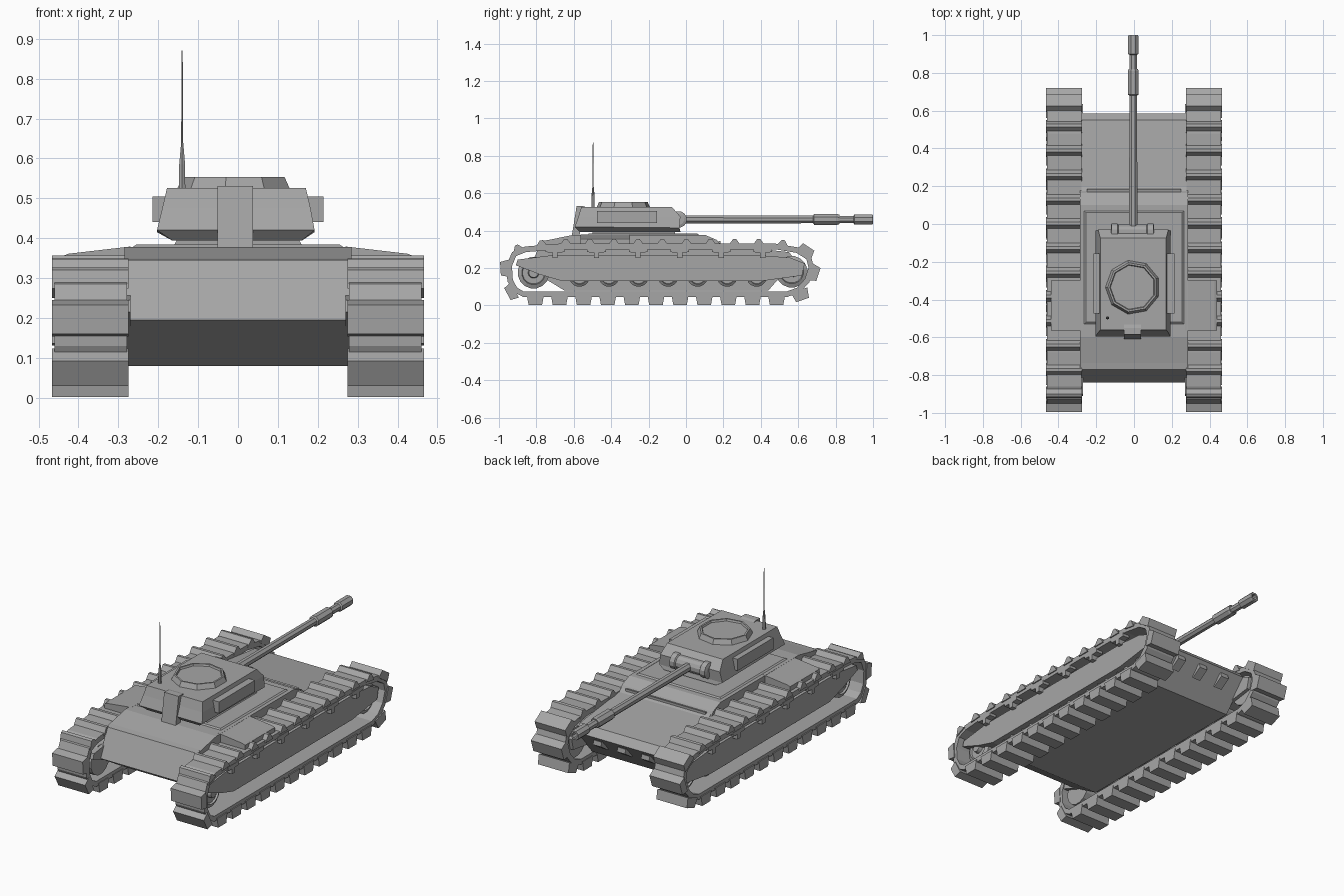
import bpy, bmesh, math
from mathutils import Vector, Matrix

if "Cube" in bpy.data.objects:
    bpy.data.objects.remove(bpy.data.objects["Cube"])

grey = bpy.data.materials.new("armour grey")
grey.diffuse_color = (0.38, 0.38, 0.38, 1)
grey.use_nodes = True
grey.node_tree.nodes["Principled BSDF"].inputs["Base Color"].default_value = grey.diffuse_color


def finish(name, bm):
    bmesh.ops.recalc_face_normals(bm, faces=bm.faces)
    me = bpy.data.meshes.new(name)
    bm.to_mesh(me)
    bm.free()
    me.materials.append(grey)
    ob = bpy.data.objects.new(name, me)
    bpy.context.collection.objects.link(ob)
    return ob


def add_prism(bm, profile, x0, x1):
    """Side profile of (y, z) points swept across x."""
    a = [bm.verts.new((x0, y, z)) for y, z in profile]
    b = [bm.verts.new((x1, y, z)) for y, z in profile]
    bm.faces.new(a)
    bm.faces.new(b[::-1])
    for i in range(len(a)):
        j = (i + 1) % len(a)
        bm.faces.new((a[i], b[i], b[j], a[j]))


def prism(name, profile, x0, x1):
    bm = bmesh.new()
    add_prism(bm, profile, x0, x1)
    return finish(name, bm)


def box(name, x, y, z):
    return prism(name, [(y[0], z[0]), (y[1], z[0]), (y[1], z[1]), (y[0], z[1])], *x)


def stack(name, layers):
    """Lofted rectangles: (x0, x1, y0, y1, z rear, z front)."""
    bm = bmesh.new()
    rings = [[bm.verts.new(p) for p in ((x0, y0, zr), (x1, y0, zr), (x1, y1, zf), (x0, y1, zf))]
             for x0, x1, y0, y1, zr, zf in layers]
    for r, s in zip(rings, rings[1:]):
        for i in range(4):
            j = (i + 1) % 4
            bm.faces.new((r[i], r[j], s[j], s[i]))
    bm.faces.new(rings[0][::-1])
    bm.faces.new(rings[-1])
    return finish(name, bm)


def lathe(name, profile, sides, origin, axis):
    """Spin (radius, height) points around an axis."""
    bm = bmesh.new()
    rot = Vector((0, 0, 1)).rotation_difference(Vector(axis)).to_matrix()
    rings = []
    for r, h in profile:
        rings.append([bm.verts.new(Vector(origin) + rot @ Vector(
            (r * math.cos(t), r * math.sin(t), h)))
            for t in [(i + 0.5) * math.tau / sides for i in range(sides)]])
    for r, s in zip(rings, rings[1:]):
        for i in range(sides):
            j = (i + 1) % sides
            bm.faces.new((r[i], r[j], s[j], s[i]))
    bm.faces.new(rings[0])
    bm.faces.new(rings[-1])
    return finish(name, bm)


# Hull and raised deck
prism("hull", [(-0.6, 0.37), (-0.77, 0.345), (-0.84, 0.195), (-0.65, 0.08), (0.44, 0.08),
               (0.585, 0.245), (0.55, 0.285), (0.2, 0.325), (0.1, 0.37)], -0.278, 0.278)
prism("upper_deck", [(-0.77, 0.343), (-0.6, 0.378), (0.1, 0.378), (0.165, 0.35), (0.185, 0.32),
                     (-0.76, 0.32)], -0.285, 0.285)
stack("deck_plate", [(-0.265, 0.265, -0.53, 0.07, 0.377, 0.377),
                     (-0.255, 0.255, -0.52, 0.06, 0.384, 0.384)])
prism("deck_front_lip", [(0.16, 0.34), (0.185, 0.345), (0.185, 0.325), (0.16, 0.325)], -0.25, 0.25)
for x in (-0.15, 0, 0.15):
    prism("nose_bracket", [(0.5, 0.2), (0.575, 0.225), (0.58, 0.2), (0.52, 0.16)], x - 0.025, x + 0.025)

# Track loop, outer line in (y, z)
loop = [(-0.87, 0.045), (0.54, 0.045), (0.61, 0.07), (0.66, 0.125), (0.685, 0.2), (0.668, 0.265),
        (0.6, 0.31), (0.48, 0.33), (-0.68, 0.33), (-0.86, 0.315), (-0.93, 0.285), (-0.96, 0.215),
        (-0.955, 0.13), (-0.925, 0.075)]
pts = [Vector((0, *p)) for p in loop]
n = len(pts)


def inset(d):
    out = []
    for i in range(n):
        t = (pts[(i + 1) % n] - pts[i - 1]).normalized()
        out.append(pts[i] + Vector((0, -t.z, t.y)) * d)
    return out


def walk(dist):
    for i in range(n):
        a, b = pts[i], pts[(i + 1) % n]
        if dist <= (b - a).length:
            return a.lerp(b, dist / (b - a).length), (b - a).normalized()
        dist -= (b - a).length
    return pts[0], Vector((0, 1, 0))


length = sum((pts[(i + 1) % n] - pts[i]).length for i in range(n))
pads = round(length / 0.131)

for side, label in ((1, "right"), (-1, "left")):
    # Belt band
    bm = bmesh.new()
    inner = inset(0.03)
    rings = [[bm.verts.new((side * x, p.y, p.z)) for p in line]
             for line, x in ((pts, 0.278), (pts, 0.46), (inner, 0.46), (inner, 0.278))]
    for k in range(4):
        r, s = rings[k], rings[(k + 1) % 4]
        for i in range(n):
            j = (i + 1) % n
            bm.faces.new((r[i], r[j], s[j], s[i]))
    finish(label + "_track_belt", bm)

    # Cleats: broad below and at the ends, narrow along the top
    bm = bmesh.new()
    for i in range(pads):
        p, t = walk((i + 0.5) * length / pads)
        out = Vector((0, t.z, -t.y))
        w0, w1, h = (0.035, 0.008, 0.026) if out.z > 0.85 else (0.046, 0.036, 0.043)
        if abs(out.z) < 0.85:
            h = 0.033
        prof = [p + t * u + out * v for u, v in ((-w0, -0.012), (w0, -0.012), (w1, h), (-w1, h))]
        add_prism(bm, [(q.y, q.z) for q in prof], side * 0.275, side * 0.466)
    finish(label + "_track_cleats", bm)

    # Side panel, lower rail and hull flank inside the loop
    prism(label + "_side_panel", [(-0.9, 0.245), (-0.91, 0.215), (-0.78, 0.165), (-0.66, 0.13),
                                  (0.4, 0.13), (0.62, 0.16), (0.635, 0.225), (0.56, 0.255),
                                  (0.4, 0.268), (-0.72, 0.268)], side * 0.27, side * 0.435)

    # Wheels
    for y, z, r in [(-0.815, 0.175, 0.085), (0.565, 0.18, 0.085)] + \
                   [(-0.57 + 0.158 * k, 0.155, 0.055) for k in range(7)]:
        lathe(label + "_wheel", [(r, 0), (r, 0.11), (r * 0.75, 0.12), (r * 0.7, 0.11),
                                 (r * 0.35, 0.11), (r * 0.3, 0.13)], 16,
              (side * 0.29, y, z), (side, 0, 0))

    # T-shaped hangers below the upper run
    for k in range(6):
        y = -0.7 + k * 0.222
        prism(label + "_hanger", [(y - 0.05, 0.306), (y - 0.05, 0.285), (y - 0.014, 0.283),
                                  (y - 0.014, 0.255), (y + 0.014, 0.255), (y + 0.014, 0.283),
                                  (y + 0.05, 0.285), (y + 0.05, 0.306)], side * 0.42, side * 0.462)

    # Sloping stowage cover over the track
    bm = bmesh.new()
    v = [bm.verts.new((side * x, y, z)) for y in (-0.565, -0.3)
         for x, z in ((0.27, 0.32), (0.27, 0.379), (0.425, 0.361), (0.44, 0.355), (0.44, 0.32))]
    bm.faces.new(v[:5])
    bm.faces.new(v[5:])
    for i in range(5):
        j = (i + 1) % 5
        bm.faces.new((v[i], v[j], v[j + 5], v[i + 5]))
    finish(label + "_stowage_cover", bm)

    # Turret side box
    xs = sorted((side * 0.17, side * 0.214))
    box(label + "_turret_box", xs, (-0.475, -0.155), (0.44, 0.505))

# Turret
stack("turret_ring", [(-0.165, 0.165, -0.5, -0.06, 0.375, 0.375), (-0.15, 0.15, -0.5, -0.06, 0.4, 0.4)])
stack("turret", [(-0.165, 0.16, -0.57, -0.03, 0.394, 0.394), (-0.203, 0.192, -0.595, -0.035, 0.42, 0.415),
                 (-0.19, 0.182, -0.575, -0.03, 0.475, 0.475), (-0.178, 0.17, -0.56, -0.075, 0.526, 0.526)])
prism("rear_locker", [(-0.61, 0.375), (-0.57, 0.375), (-0.53, 0.525), (-0.55, 0.531), (-0.585, 0.531)],
      -0.052, 0.038)
lathe("hatch", [(0.145, 0), (0.132, 0.028), (0.122, 0.028), (0.118, 0.018)], 9,
      (-0.007, -0.335, 0.525), (0, 0, 1))

# Mantlet roll, with a disc at each end
lathe("mantlet", [(0.03, -0.115), (0.045, -0.11), (0.045, -0.08), (0.038, -0.075), (0.038, 0.075),
                  (0.045, 0.08), (0.045, 0.11), (0.03, 0.115)], 12, (-0.008, -0.04, 0.46), (1, 0, 0))

# Gun: barrel, sleeve, muzzle brake and bore
lathe("gun_barrel", [(0.024, -0.06), (0.022, 0.68), (0.031, 0.685), (0.031, 0.81), (0.027, 0.82),
                     (0.021, 0.82), (0.021, 0.895), (0.029, 0.9), (0.029, 0.995), (0.026, 1.0),
                     (0.016, 1.0), (0.016, 0.93)], 8, (-0.004, 0, 0.46), (0, 1, 0))

# Aerial
lathe("aerial", [(0.009, 0), (0.0085, 0.06), (0.003, 0.115), (0.0015, 0.345)], 6,
      (-0.14, -0.497, 0.525), (0, 0, 1))
